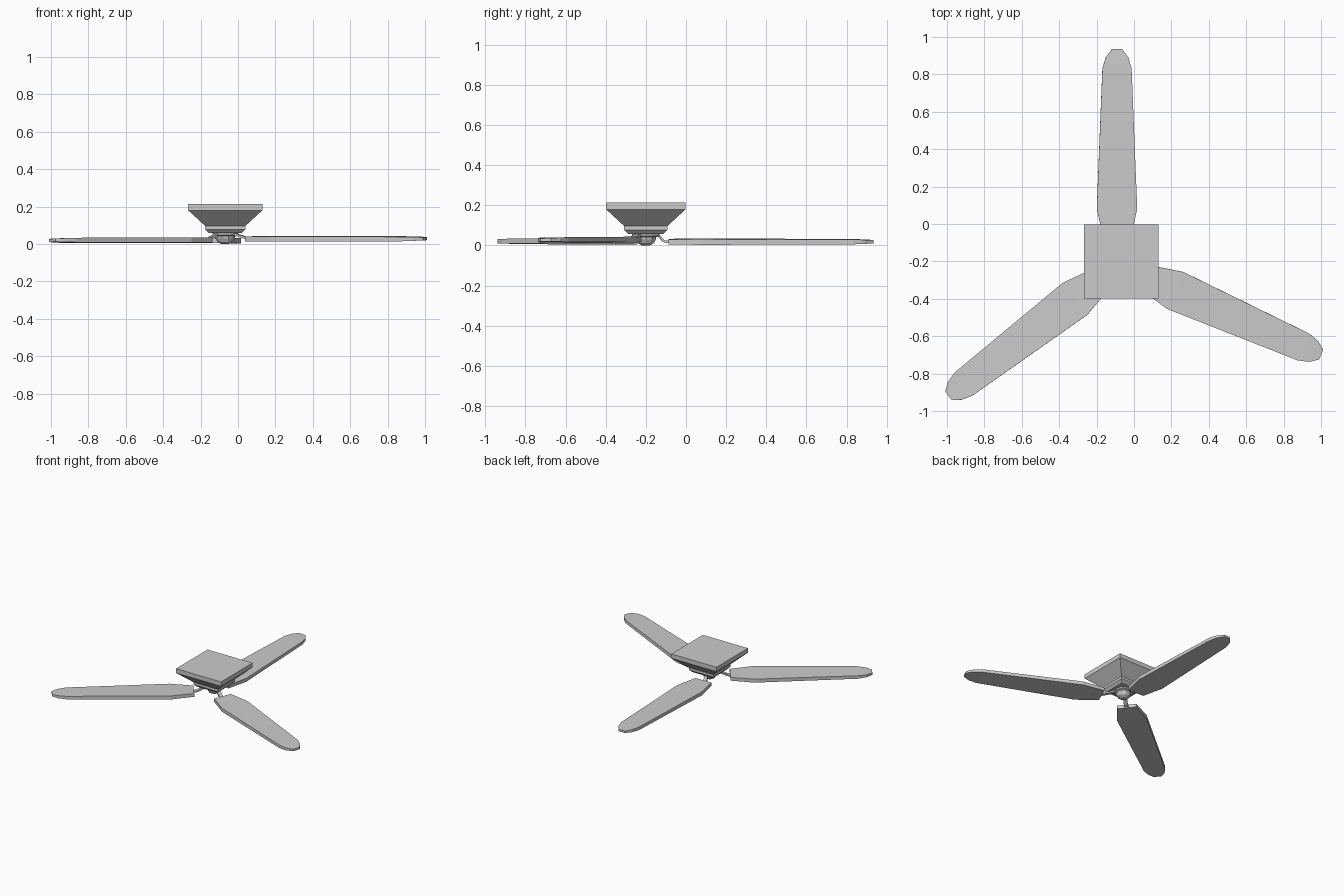
import bpy, bmesh, math
from mathutils import Matrix, Vector

if "Cube" in bpy.data.objects:
    bpy.data.objects.remove(bpy.data.objects["Cube"])

CX, CY = -0.068, -0.2  # hub centre


def finish(name, bm, matrix=None):
    bmesh.ops.recalc_face_normals(bm, faces=bm.faces)
    me = bpy.data.meshes.new(name)
    bm.to_mesh(me)
    bm.free()
    ob = bpy.data.objects.new(name, me)
    bpy.context.collection.objects.link(ob)
    if matrix:
        ob.matrix_world = matrix
    return ob


def lathe(name, profile, sides, phase=0.0):
    """Stack of n-sided rings (radius, z), capped at both ends."""
    bm = bmesh.new()
    rings = []
    for r, z in profile:
        rings.append([bm.verts.new((CX + r * math.cos(phase + 2 * math.pi * i / sides),
                                    CY + r * math.sin(phase + 2 * math.pi * i / sides), z))
                      for i in range(sides)])
    for a, b in zip(rings, rings[1:]):
        for i in range(sides):
            j = (i + 1) % sides
            bm.faces.new((a[i], a[j], b[j], b[i]))
    bm.faces.new(rings[0])
    bm.faces.new(rings[-1])
    return finish(name, bm)


def blade(name, matrix):
    """Flat board along local x, with thickness reduced toward the tip."""
    # (distance, half width, half thickness)
    stations = [(-0.17, 0.07, 0.013), (0, 0.108, 0.014), (0.75, 0.078, 0.012),
                (0.81, 0.06, 0.010), (0.853, 0.028, 0.008)]
    bm = bmesh.new()
    rings = [[bm.verts.new(p) for p in ((x, w, t), (x, -w, t), (x, -w, -t), (x, w, -t))]
             for x, w, t in stations]
    for a, b in zip(rings, rings[1:]):
        for i in range(4):
            j = (i + 1) % 4
            bm.faces.new((a[i], a[j], b[j], b[i]))
    bm.faces.new(rings[0])
    bm.faces.new(rings[-1])
    return finish(name, bm, matrix)


def arm(name, points, side, half=0.014, thick=0.006):
    """Bent strap following a path of points."""
    bm = bmesh.new()
    up = Vector((0, 0, 1))
    rings = []
    for i, p in enumerate(points):
        d = (points[min(i + 1, len(points) - 1)] - points[max(i - 1, 0)]).normalized()
        n = side.cross(d).normalized()
        rings.append([bm.verts.new(p + side * half * a + n * thick * b)
                      for a, b in ((1, 1), (-1, 1), (-1, -1), (1, -1))])
    for a, b in zip(rings, rings[1:]):
        for i in range(4):
            j = (i + 1) % 4
            bm.faces.new((a[i], a[j], b[j], b[i]))
    bm.faces.new(rings[0])
    bm.faces.new(rings[-1])
    return finish(name, bm)


# Square stepped ceiling canopy
S = math.sqrt(2)
lathe("canopy", [(0.198 * S, 0.215), (0.198 * S, 0.18), (0.108 * S, 0.097),
                 (0.108 * S, 0.078), (0.088 * S, 0.058)], 4, math.pi / 4)

# Rotor and faceted bottom cap
lathe("rotor", [(0.068, 0.062), (0.068, 0.048), (0.055, 0.042)], 12)
lathe("bottom_cap", [(0.055, 0.05), (0.052, 0.03), (0.042, 0.012), (0.02, 0.0)], 10)

# Blades: widest point (x, y, z) and heading in degrees
for k, (x, y, z, deg) in enumerate([(-0.091, 0.082, 0.019, 90.0),
                                    (-0.315, -0.4, 0.02, 217.4),
                                    (0.22, -0.355, 0.028, -23.8)], 1):
    ang = math.radians(deg)
    m = (Matrix.Translation((x, y, z)) @ Matrix.Rotation(ang, 4, 'Z')
         @ Matrix.Rotation(math.radians(1), 4, 'X'))
    blade(f"blade_{k}", m)
    # Bracket from the rotor down to the blade root
    d = Vector((math.cos(ang), math.sin(ang), 0))
    side = Vector((-d.y, d.x, 0))
    root = Vector((x, y, 0)) - d * 0.17
    hub = Vector((CX, CY, 0))
    out = (root - hub).normalized()
    arm(f"bracket_{k}", [hub + out * 0.04 + Vector((0, 0, 0.056)),
                         hub + out * 0.064 + Vector((0, 0, 0.052)),
                         root - d * 0.028 + Vector((0, 0, z + 0.006)),
                         root - d * 0.014 + Vector((0, 0, z)),
                         root + d * 0.03 + Vector((0, 0, z))], side)
